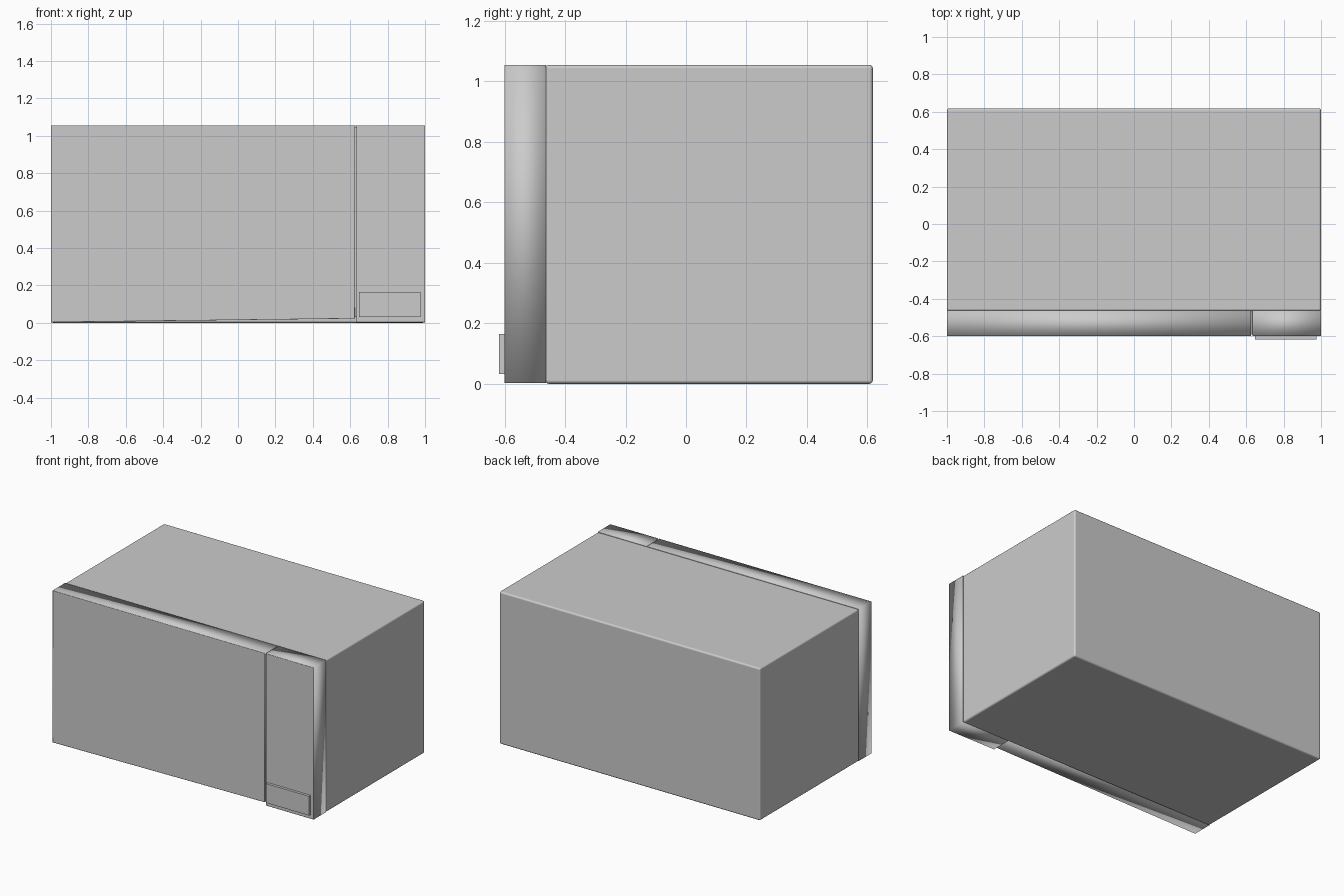
import bpy, bmesh

if "Cube" in bpy.data.objects:
    bpy.data.objects.remove(bpy.data.objects["Cube"])


def box(name, lo, hi, bevel=0.0, segments=2):
    """Axis-aligned box between two corners, optionally with rounded edges."""
    mesh = bpy.data.meshes.new(name)
    obj = bpy.data.objects.new(name, mesh)
    bpy.context.collection.objects.link(obj)
    bm = bmesh.new()
    bmesh.ops.create_cube(bm, size=1)
    for v in bm.verts:
        v.co = [a + (b - a) * (c + 0.5) for a, b, c in zip(lo, hi, v.co)]
    bm.to_mesh(mesh)
    bm.free()
    if bevel:
        mod = obj.modifiers.new("rounded_edges", "BEVEL")
        mod.width = bevel
        mod.segments = segments
        mod.harden_normals = True
        mesh.shade_smooth()
    return obj


def front_part(name, x0, x1, right_lift=0.0):
    """Front slab with a flat face and softly shaded rim; the lower edge may slant."""
    obj = box(name, (x0, -0.6, 0.003), (x1, -0.463, 1.055))
    bm = bmesh.new()
    bm.from_mesh(obj.data)
    for v in bm.verts:
        if v.co.z < 0.5 and v.co.x > (x0 + x1) / 2:
            v.co.z += right_lift
    bm.normal_update()
    # thin inset rims keep the front and back flat under smooth shading
    ends = [f for f in bm.faces if abs(f.normal.y) > 0.9]
    bmesh.ops.inset_individual(bm, faces=ends, thickness=0.003)
    for f in bm.faces:
        f.smooth = True
    bm.to_mesh(obj.data)
    bm.free()
    return obj


# Oven cabinet
box("cabinet", (-1, -0.465, 0), (1, 0.618, 1.055), bevel=0.012, segments=3)

# Door with slanted lower edge, and control panel, separated by a thin gap
front_part("door", -1, 0.625, right_lift=0.02)
front_part("control_panel", 0.633, 1)

# Recess backing visible behind the gap
box("gap_backing", (0.6, -0.59, 0.03), (0.66, -0.46, 1.045))

# Door release button
box("door_button", (0.648, -0.618, 0.032), (0.977, -0.59, 0.165))
